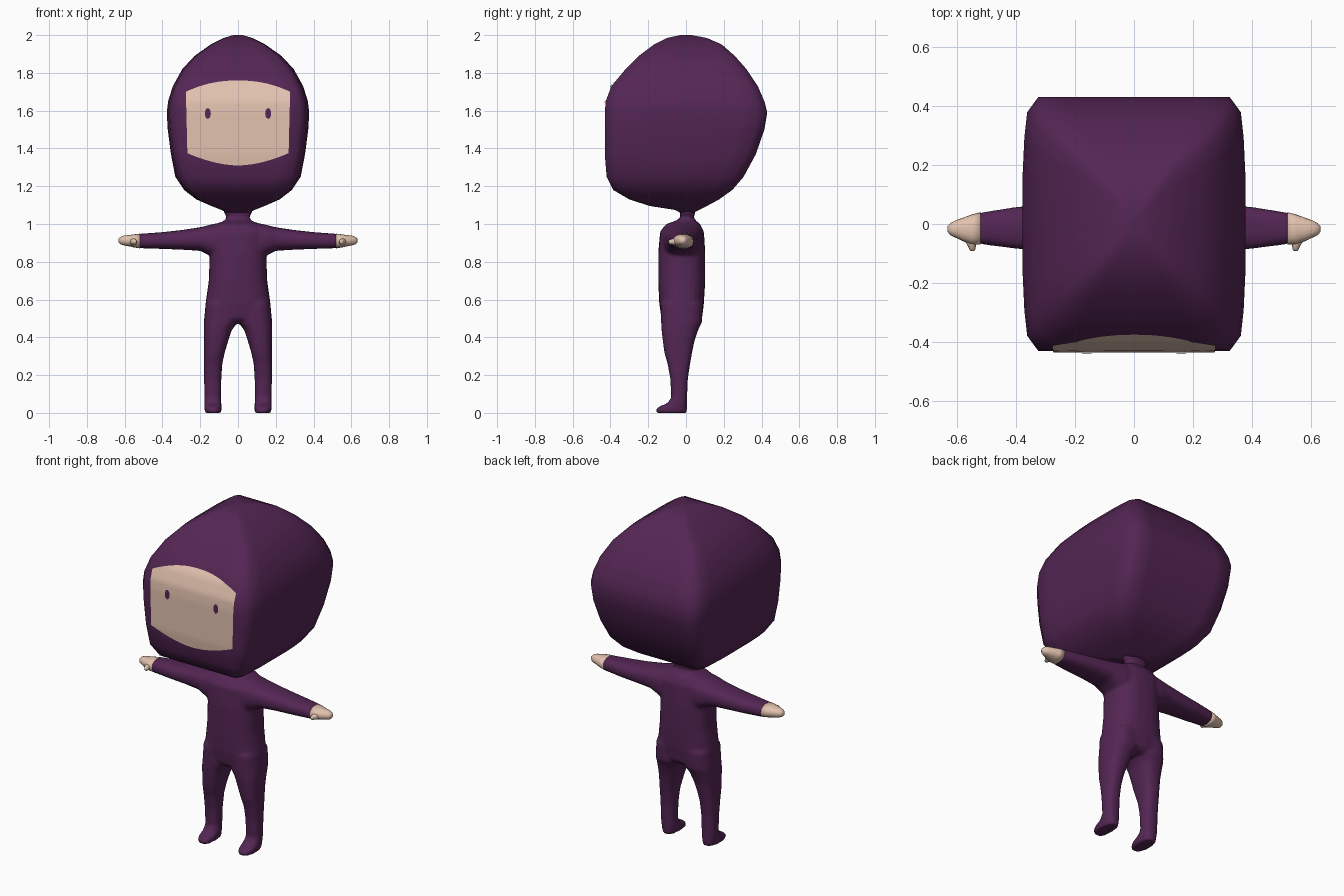
import bpy, bmesh, math
from mathutils import Vector
from mathutils.bvhtree import BVHTree


def material(name, rgb):
    m = bpy.data.materials.new(name)
    m.diffuse_color = (*rgb, 1)
    return m


PURPLE = material("purple cloth", (0.088, 0.019, 0.088))
SKIN = material("skin", (0.76, 0.54, 0.43))


def finish(bm, name, mat):
    me = bpy.data.meshes.new(name)
    bm.to_mesh(me)
    bm.free()
    me.materials.append(mat)
    for p in me.polygons:
        p.use_smooth = True
    ob = bpy.data.objects.new(name, me)
    bpy.context.collection.objects.link(ob)
    return ob


def superellipse(n, power):
    pts = []
    for i in range(n):
        a = 2 * math.pi * i / n
        c, s = math.cos(a), math.sin(a)
        pts.append((math.copysign(abs(c) ** (2 / power), c),
                    math.copysign(abs(s) ** (2 / power), s)))
    return pts


def loft(bm, rings, section, place):
    """Rings are (t, a0, a1, b0, b1): extents of the section at position t."""
    loops = []
    for t, a0, a1, b0, b1 in rings:
        loops.append([bm.verts.new(place(t, (a0 + a1) / 2 + u * (a1 - a0) / 2,
                                         (b0 + b1) / 2 + v * (b1 - b0) / 2))
                      for u, v in section])
    n = len(section)
    faces = []
    for lo, hi in zip(loops, loops[1:]):
        for i in range(n):
            j = (i + 1) % n
            faces.append(bm.faces.new((lo[i], lo[j], hi[j], hi[i])))
    faces.append(bm.faces.new(loops[0][::-1]))
    faces.append(bm.faces.new(loops[-1]))
    bmesh.ops.recalc_face_normals(bm, faces=bm.faces[:])


# Hooded head: soft-cornered box sections stacked in height
quarter = [(1, 0.0), (1, 0.4), (0.985, 0.68), (0.96, 0.88), (0.86, 1), (0.6, 1), (0.3, 1), (0, 1)]
half = quarter + [(-x, y) for x, y in quarter[-2::-1]]
box_section = half + [(x, -y) for x, y in half[-2:0:-1]]
head_profile = [  # z, half width, front y, back y
    (1.06, 0.06, -0.03, 0.04), (1.075, 0.09, -0.06, 0.07), (1.095, 0.14, -0.19, 0.11),
    (1.13, 0.22, -0.30, 0.175), (1.18, 0.285, -0.385, 0.245), (1.25, 0.332, -0.42, 0.305),
    (1.37, 0.355, -0.43, 0.37), (1.5, 0.372, -0.43, 0.415), (1.59, 0.377, -0.43, 0.43),
    (1.65, 0.37, -0.425, 0.415), (1.73, 0.345, -0.395, 0.38), (1.82, 0.295, -0.32, 0.32),
    (1.89, 0.23, -0.25, 0.258), (1.95, 0.145, -0.17, 0.19), (1.985, 0.075, -0.10, 0.11),
    (2.0, 0.025, -0.03, 0.03)]
bm = bmesh.new()
loft(bm, [(z, -w, w, f, b) for z, w, f, b in head_profile], box_section,
     lambda t, a, b: (a, b, t))
surface = BVHTree.FromBMesh(bm)
finish(bm, "hooded_head", PURPLE)


def on_head(x, z, lift):
    hit = surface.ray_cast(Vector((x, -2, z)), Vector((0, 1, 0)))[0]
    return (x, hit.y - lift, z)


# Face opening: grid laid on the front of the head
bm = bmesh.new()
NU, NV = 28, 24
grid = []
for i in range(NU + 1):
    u = 2 * i / NU - 1
    top = 1.70 + 0.06 * (1 - abs(u) ** 2.2)
    bottom = 1.375 - 0.065 * (1 - abs(u) ** 1.8)
    col = []
    for j in range(NV + 1):
        v = j / NV
        col.append(bm.verts.new(on_head(u * (0.268 + 0.008 * v), bottom + (top - bottom) * v, 0.005)))
    grid.append(col)
for i in range(NU):
    for j in range(NV):
        bm.faces.new((grid[i][j], grid[i + 1][j], grid[i + 1][j + 1], grid[i][j + 1]))
finish(bm, "face", SKIN)

# Eyes
for side, label in ((-1, "right"), (1, "left")):
    bm = bmesh.new()
    bm.faces.new([bm.verts.new(on_head(side * 0.16 + 0.016 * math.cos(k * math.pi / 8),
                                       1.585 + 0.028 * math.sin(k * math.pi / 8), 0.008))
                  for k in range(16)])
    finish(bm, label + "_eye", PURPLE)

# Suit body: neck, torso, arms and legs merged by a remesh
body = bmesh.new()
soft = superellipse(24, 2.5)
torso = [(1.085, -0.08, 0.08, -0.035, 0.05), (1.06, -0.075, 0.075, -0.035, 0.05),
         (1.035, -0.06, 0.06, -0.025, 0.04), (1.015, -0.075, 0.075, -0.06, 0.055),
         (1.0, -0.12, 0.12, -0.105, 0.075), (0.96, -0.16, 0.16, -0.137, 0.095),
         (0.85, -0.15, 0.15, -0.147, 0.102), (0.7, -0.155, 0.155, -0.147, 0.102),
         (0.58, -0.172, 0.172, -0.142, 0.095), (0.5, -0.175, 0.175, -0.13, 0.085),
         (0.475, -0.13, 0.13, -0.10, 0.06)]
loft(body, torso, soft, lambda t, a, b: (a, b, t))
arm = [(0.03, -0.12, 0.085, 0.83, 1.0), (0.12, -0.12, 0.085, 0.82, 1.003),
       (0.16, -0.115, 0.08, 0.838, 0.993), (0.2, -0.105, 0.076, 0.858, 0.983),
       (0.3, -0.092, 0.067, 0.864, 0.968), (0.4, -0.084, 0.058, 0.868, 0.957),
       (0.525, -0.068, 0.038, 0.872, 0.948)]
leg = [(0.58, 0.0, 0.172, -0.135, 0.09), (0.48, 0.0, 0.181, -0.132, 0.085),
       (0.44, 0.032, 0.181, -0.13, 0.065), (0.38, 0.052, 0.18, -0.123, 0.045),
       (0.32, 0.07, 0.18, -0.115, 0.033), (0.26, 0.083, 0.18, -0.098, 0.022),
       (0.18, 0.088, 0.18, -0.083, 0.01), (0.08, 0.09, 0.178, -0.078, 0.006),
       (0.05, 0.088, 0.178, -0.10, 0.006), (0.035, 0.087, 0.178, -0.14, 0.006),
       (0.02, 0.087, 0.178, -0.16, 0.006), (0.0, 0.09, 0.174, -0.158, 0.003)]
for s in (-1, 1):
    loft(body, arm, soft, lambda t, a, b: (s * t, a, b))
    loft(body, leg, soft, lambda t, a, b: (s * a, b, t))
suit = finish(body, "suit_body", PURPLE)
rem = suit.modifiers.new("merge", 'REMESH')
rem.mode = 'VOXEL'
rem.voxel_size = 0.009
rem.use_smooth_shade = True
sm = suit.modifiers.new("soften", 'SMOOTH')
sm.factor = 0.5
sm.iterations = 6

# Hands with stub thumbs
hand = [(0.52, -0.07, 0.04, 0.871, 0.949), (0.55, -0.07, 0.032, 0.876, 0.945),
        (0.58, -0.058, 0.021, 0.882, 0.941), (0.605, -0.046, 0.012, 0.887, 0.938),
        (0.622, -0.038, 0.003, 0.893, 0.932), (0.632, -0.026, -0.008, 0.904, 0.922)]
thumb = [(-0.045, 0.528, 0.585, 0.885, 0.93), (-0.07, 0.535, 0.565, 0.89, 0.922),
         (-0.085, 0.537, 0.558, 0.893, 0.918), (-0.092, 0.542, 0.553, 0.9, 0.911)]
for s, label in ((-1, "right"), (1, "left")):
    bm = bmesh.new()
    loft(bm, hand, superellipse(20, 2.2), lambda t, a, b: (s * t, a, b))
    loft(bm, thumb, superellipse(12, 2), lambda t, a, b: (s * a, t, b))
    finish(bm, label + "_hand", SKIN)
